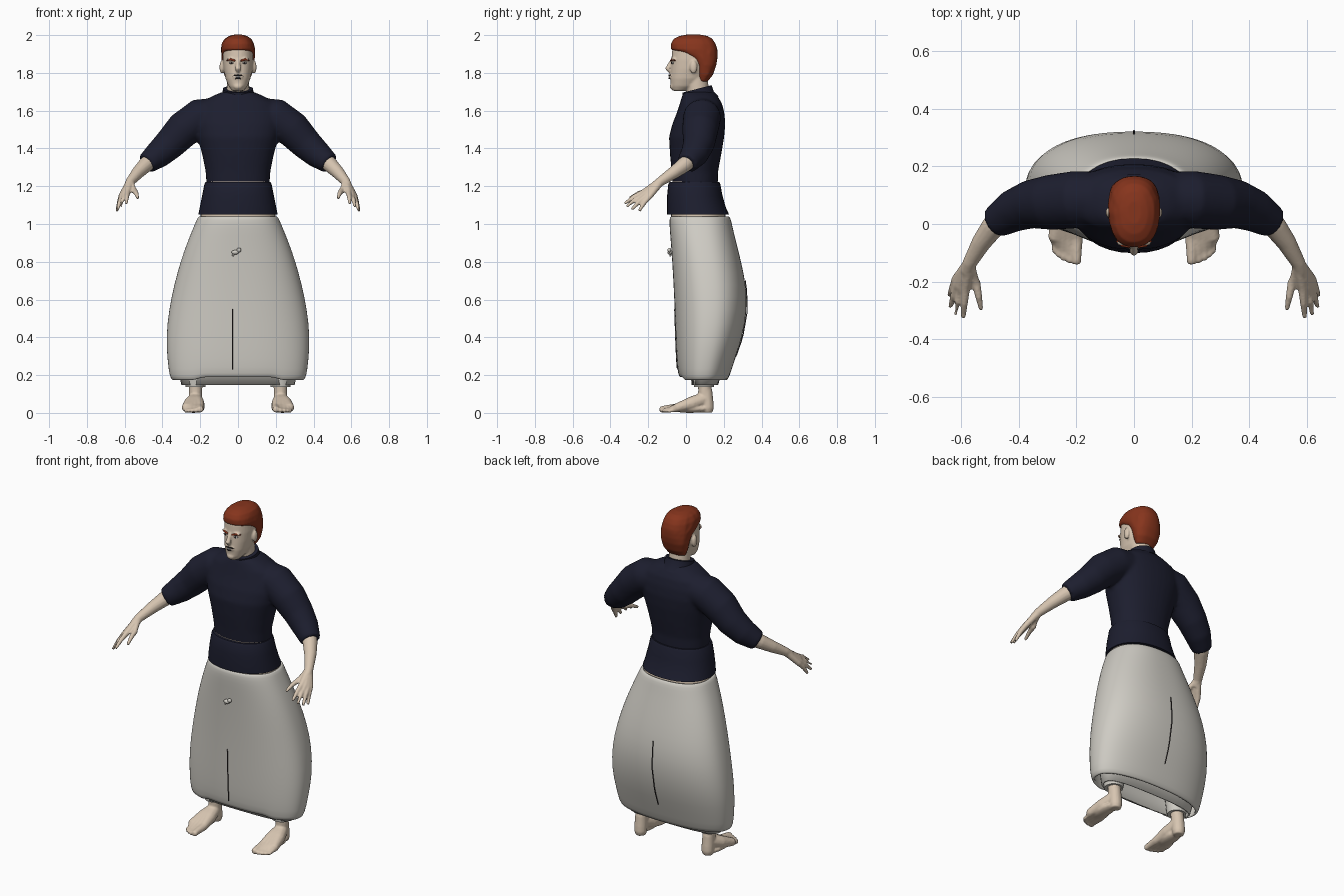
import bpy, bmesh, math, random
from mathutils import Vector

random.seed(4)
if "Cube" in bpy.data.objects:
    bpy.data.objects.remove(bpy.data.objects["Cube"], do_unlink=True)


def material(name, r, g, b):
    m = bpy.data.materials.new(name)
    m.use_nodes = True
    m.diffuse_color = (r, g, b, 1)
    bsdf = m.node_tree.nodes["Principled BSDF"]
    bsdf.inputs["Base Color"].default_value = (r, g, b, 1)
    bsdf.inputs["Roughness"].default_value = 0.8
    return m


SKIN = material("skin", 0.68, 0.56, 0.44)
NAVY = material("navy cloth", 0.012, 0.013, 0.028)
LINEN = material("pale linen", 0.62, 0.60, 0.55)
HAIR = material("red hair", 0.24, 0.035, 0.012)
DARK = material("dark", 0.025, 0.02, 0.02)
WHITE = material("eye white", 0.75, 0.73, 0.7)


def bridge(bm, rings, cap):
    n = len(rings[0])
    for a, b in zip(rings, rings[1:]):
        for i in range(n):
            j = (i + 1) % n
            bm.faces.new((a[i], a[j], b[j], b[i]))
    if cap:
        bm.faces.new(rings[0][::-1])
        bm.faces.new(rings[-1])


def loft(bm, sections, power=2.0, cap=True, n=32, jitter=0):
    """Stack of rounded sections: (z, half width, front y, back y)."""
    rings = []
    for z, hx, yf, yb in sections:
        ring = []
        for i in range(n):
            t = 2 * math.pi * i / n
            c, s = math.cos(t), math.sin(t)
            x = hx * math.copysign(abs(c) ** (2 / power), c)
            y = (yf + yb) / 2 + (yb - yf) / 2 * math.copysign(abs(s) ** (2 / power), s)
            k = 1 + random.uniform(-jitter, jitter)
            ring.append(bm.verts.new((x * k, y, z)))
        rings.append(ring)
    bridge(bm, rings, cap)


def tube(bm, points, radii, n=14):
    """Round limb through the points, closed at both ends."""
    pts = [Vector(p) for p in points]
    rings = []
    for i, p in enumerate(pts):
        d = (pts[min(i + 1, len(pts) - 1)] - pts[max(i - 1, 0)]).normalized()
        ref = Vector((0, 1, 0)) if abs(d.y) < 0.8 else Vector((1, 0, 0))
        u = d.cross(ref).normalized()
        v = d.cross(u)
        rings.append([bm.verts.new(p + radii[i] * (math.cos(2 * math.pi * k / n) * u
                      + math.sin(2 * math.pi * k / n) * v)) for k in range(n)])
    bridge(bm, rings, True)


def ball(bm, centre, size):
    r = bmesh.ops.create_uvsphere(bm, u_segments=16, v_segments=10, radius=1)
    bmesh.ops.scale(bm, vec=size, verts=r["verts"])
    bmesh.ops.translate(bm, vec=centre, verts=r["verts"])


def finish(bm, name, mat, voxel=0, smooth=0, thick=0, subdiv=0):
    bmesh.ops.recalc_face_normals(bm, faces=bm.faces)
    me = bpy.data.meshes.new(name)
    bm.to_mesh(me)
    bm.free()
    ob = bpy.data.objects.new(name, me)
    bpy.context.collection.objects.link(ob)
    me.materials.append(mat)
    bpy.ops.object.select_all(action='DESELECT')
    ob.select_set(True)
    bpy.context.view_layer.objects.active = ob
    bpy.ops.object.shade_smooth()
    if voxel:
        m = ob.modifiers.new("fuse", 'REMESH')
        m.mode, m.voxel_size, m.use_smooth_shade = 'VOXEL', voxel, True
    if smooth:
        m = ob.modifiers.new("soften", 'SMOOTH')
        m.factor, m.iterations = 0.5, smooth
    if thick:
        m = ob.modifiers.new("thickness", 'SOLIDIFY')
        m.thickness, m.offset = thick, -1
    if subdiv:
        m = ob.modifiers.new("round", 'SUBSURF')
        m.levels = m.render_levels = subdiv
    if not voxel:
        bpy.ops.object.shade_smooth_by_angle(angle=math.radians(50))
    return ob


def mirror(points, s):
    return [(s * x, y, z) for x, y, z in points]


# Sweater: torso fused with both sleeves
bm = bmesh.new()
loft(bm, [(1.2, .166, -.07, .168), (1.28, .172, -.076, .17), (1.37, .19, -.085, .187),
          (1.46, .215, -.09, .202), (1.53, .23, -.072, .208), (1.59, .225, -.048, .203),
          (1.64, .2, -.032, .19), (1.68, .13, -.02, .165), (1.7, .08, -.01, .14)], 2.2)
for s in (1, -1):
    tube(bm, mirror([(.1, .09, 1.58), (.2, .085, 1.565), (.29, .075, 1.5), (.36, .068, 1.425),
                     (.42, .045, 1.37), (.484, .005, 1.32)], s),
         [.09, .1, .096, .084, .074, .056], 24)
finish(bm, "sweater", NAVY, voxel=.011, smooth=4)

# Collar and waist band
bm = bmesh.new()
tube(bm, [(0, .078, 1.645), (0, .067, 1.68), (0, .058, 1.715)], [.1, .083, .08], 32)
finish(bm, "collar", NAVY)
bm = bmesh.new()
loft(bm, [(1.05, .21, -.1, .228), (1.09, .202, -.101, .21), (1.15, .19, -.1, .193),
          (1.21, .178, -.094, .182), (1.222, .172, -.088, .176)], 2.2)
finish(bm, "waist_band", NAVY)

# Hips showing between the cloth layers
bm = bmesh.new()
loft(bm, [(.97, .2, -.075, .21), (1.06, .198, -.08, .208), (1.225, .166, -.072, .166)], 2.2)
finish(bm, "hips", SKIN)

# Wide pleated skirt with rolled hem
skirt = [(.17, .345, -.03, .215), (.185, .362, -.042, .228), (.28, .374, -.05, .258),
         (.4, .382, -.055, .3), (.55, .366, -.06, .326), (.68, .338, -.066, .318),
         (.8, .305, -.073, .292), (.9, .27, -.08, .267), (.98, .237, -.087, .247),
         (1.025, .218, -.088, .238), (1.043, .208, -.082, .228)]
bm = bmesh.new()
loft(bm, skirt, 2.35, cap=False, n=48)
for v in bm.verts:  # hem lifts at the front centre
    if v.co.z < .2 and v.co.y < .05 and abs(v.co.x) < .22:
        v.co.z += .015
finish(bm, "skirt", LINEN, thick=.016, subdiv=1)

# Inner lining and ankle cuffs
bm = bmesh.new()
loft(bm, [(.148, .3, .03, .17), (.25, .32, .02, .2), (.45, .33, .0, .24)], 3, cap=False)
finish(bm, "inner_lining", LINEN, thick=.01)


def skirt_edge(z, column):
    for a, b in zip(skirt, skirt[1:]):
        if a[0] <= z <= b[0]:
            return a[column] + (b[column] - a[column]) * (z - a[0]) / (b[0] - a[0])


# Seams down the front and back, and the tied knot
for name, x, low, high, col in (("front_seam", -.03, .23, .55, 2), ("back_seam", 0, .3, .7, 3)):
    bm = bmesh.new()
    zs = [low + (high - low) * i / 10 for i in range(11)]
    tube(bm, [(x, skirt_edge(z, col), z) for z in zs], [.003] * 11, 6)
    finish(bm, name, DARK)
bm = bmesh.new()
ball(bm, (-.015, -.085, .85), (.02, .013, .012))
ball(bm, (.005, -.088, .862), (.012, .01, .012))
tube(bm, [(-.02, -.082, .85), (-.028, -.083, .83)], [.006, .005], 8)
finish(bm, "waist_knot", LINEN)

# Forearms, hands, legs and feet
fingers = [((.585, -.225, 1.168), (.592, -.325, 1.108)), ((.602, -.22, 1.158), (.619, -.315, 1.092)),
           ((.613, -.208, 1.15), (.637, -.287, 1.077)), ((.618, -.192, 1.147), (.641, -.248, 1.07)),
           ((.548, -.205, 1.175), (.53, -.297, 1.138))]
toes = [(.2, -.14, .018), (.224, -.136, .013), (.245, -.126, .012), (.262, -.115, .011), (.276, -.1, .01)]
for s, side in ((1, "left"), (-1, "right")):
    bm = bmesh.new()
    wrist = (.57, -.135, 1.225)
    tube(bm, mirror([(.44, .04, 1.355), (.49, -.01, 1.312), (.53, -.065, 1.272), wrist,
                     (.58, -.165, 1.2)], s), [.045, .041, .034, .025, .024])
    for base, tip in fingers:
        mid = [(a + b) / 2 for a, b in zip(base, tip)]
        mid[2] += .006
        tube(bm, mirror([wrist, base, mid, tip], s), [.022, .016, .0125, .008], 10)
    finish(bm, side + "_forearm_and_hand", SKIN, voxel=.0055, smooth=2)

    bm = bmesh.new()
    tube(bm, mirror([(.215, .1, .5), (.222, .1, .25), (.225, .1, .13), (.225, .098, .06)], s),
         [.07, .05, .036, .034])
    tube(bm, mirror([(.225, .105, .12), (.225, .11, .055), (.225, .112, .025), (.225, .112, .001)], s),
         [.034, .036, .036, .028])
    for x, y, r in toes:
        tube(bm, mirror([(.225, .1, .075), (.226 + (x - .226) * .5, .03, .05), (x, -.05, .027),
                         (x, y + .03, r + .004), (x, y + .008, r), (x, y, r)], s),
             [.036, .036, .023, r, r * .95, r * .6], 12)
    ball(bm, (s * .235, .02, .022), (.042, .11, .022))
    finish(bm, side + "_leg_and_foot", SKIN, voxel=.006, smooth=2)

    bm = bmesh.new()
    tube(bm, mirror([(.225, .095, .3), (.225, .095, .16), (.225, .095, .138)], s), [.07, .056, .052], 24)
    finish(bm, side + "_cuff", LINEN)

# Head with neck, nose, chin, brow and ears
bm = bmesh.new()
loft(bm, [(1.705, .03, -.07, .0), (1.73, .05, -.08, .06), (1.77, .066, -.083, .1),
          (1.82, .076, -.08, .125), (1.87, .081, -.077, .14), (1.92, .079, -.073, .14),
          (1.96, .062, -.05, .12), (1.985, .03, -.01, .08)], 2.2)
tube(bm, [(0, .07, 1.64), (0, .06, 1.72), (0, .05, 1.82)], [.064, .06, .058], 24)
tube(bm, [(0, -.068, 1.875), (0, -.085, 1.845), (0, -.096, 1.822), (0, -.085, 1.81)],
     [.01, .012, .016, .012], 10)
ball(bm, (0, -.072, 1.728), (.024, .014, .016))
ball(bm, (0, -.077, 1.78), (.028, .012, .018))
for s in (1, -1):
    ball(bm, (s * .086, .04, 1.83), (.012, .02, .035))
    ball(bm, (s * .034, -.066, 1.872), (.026, .012, .008))
finish(bm, "head", SKIN, voxel=.006, smooth=2)

# Short hair
bm = bmesh.new()
loft(bm, [(1.755, .056, .065, .115), (1.79, .073, .055, .143), (1.84, .083, .045, .16),
          (1.875, .087, .015, .166), (1.905, .09, -.04, .167), (1.925, .09, -.08, .166),
          (1.955, .085, -.08, .156), (1.98, .07, -.065, .14), (1.995, .048, -.035, .115),
          (2.002, .025, .0, .08)], 2.3, jitter=.03)
finish(bm, "hair", HAIR, voxel=.007, smooth=1)

# Eyes, eyebrows and mouth
for s, side in ((1, "left"), (-1, "right")):
    for part, mat, c, size in (("eye", WHITE, (s * .034, -.07, 1.853), (.014, .006, .006)),
                               ("iris", DARK, (s * .034, -.075, 1.853), (.006, .004, .006))):
        bm = bmesh.new()
        ball(bm, c, size)
        finish(bm, side + "_" + part, mat)
    bm = bmesh.new()
    tube(bm, mirror([(.014, -.079, 1.864), (.04, -.074, 1.872), (.06, -.058, 1.866)], s), [.005, .006, .003], 8)
    finish(bm, side + "_eyebrow", HAIR)
for name, mat, z, w, r in (("upper_lip", DARK, 1.787, .028, .0045), ("teeth", WHITE, 1.779, .022, .004),
                           ("lower_lip", DARK, 1.771, .02, .004)):
    bm = bmesh.new()
    tube(bm, [(-w, -.074, z - .005), (-w / 2, -.085, z), (0, -.089, z), (w / 2, -.085, z),
              (w, -.074, z - .005)], [r * .6, r, r, r, r * .6], 8)
    finish(bm, name, mat)
